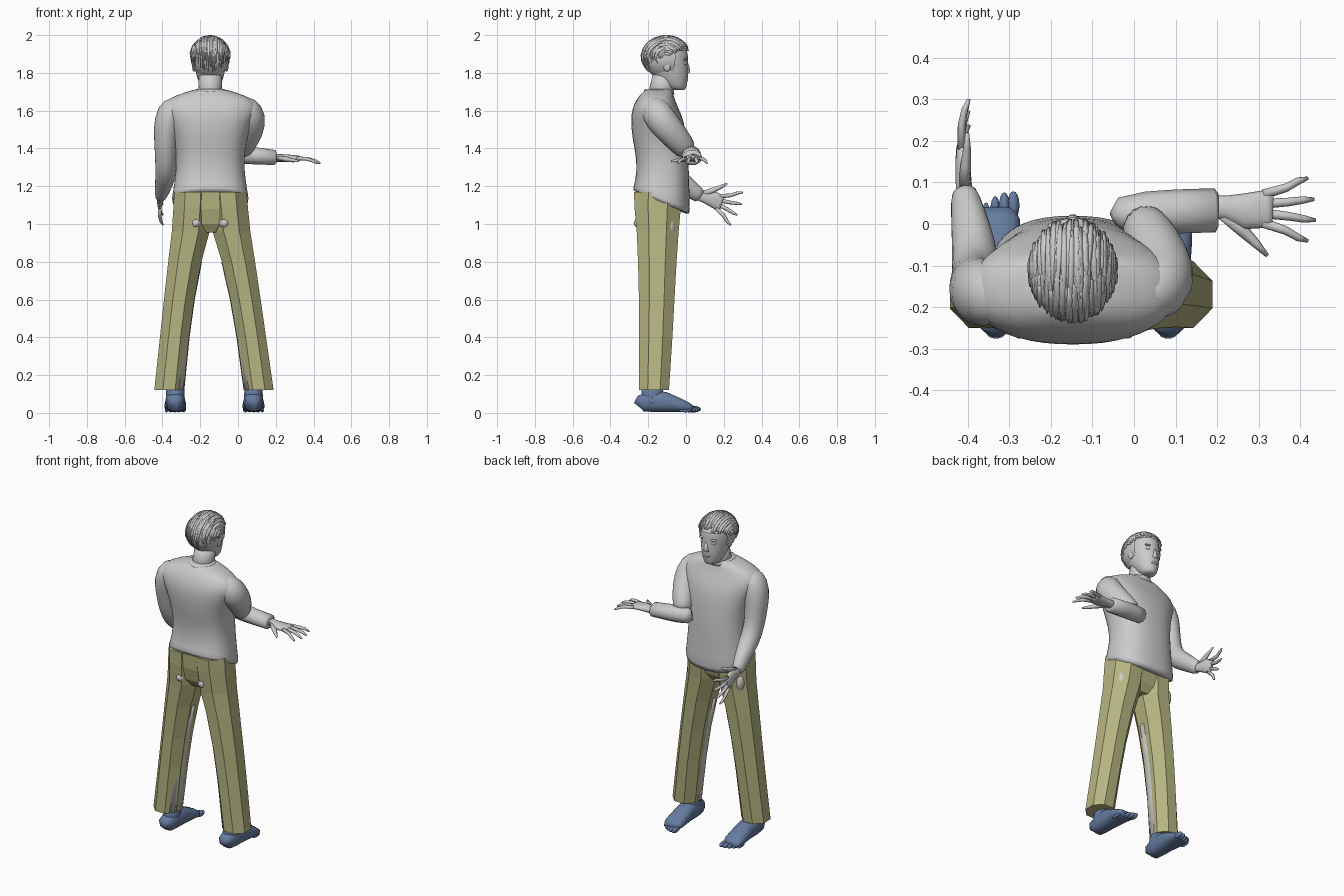
import bpy, bmesh, math, random
from mathutils import Vector as V

if "Cube" in bpy.data.objects:
    bpy.data.objects.remove(bpy.data.objects["Cube"])
random.seed(4)
UP, FORE = V((0, 0, 1)), V((0, 1, 0))
MID = -0.147  # body centre line


def material(name, rgb):
    m = bpy.data.materials.new(name)
    m.use_nodes = True
    m.diffuse_color = (*rgb, 1)
    m.node_tree.nodes["Principled BSDF"].inputs["Base Color"].default_value = (*rgb, 1)
    return m


GREY = material("light grey", (0.6, 0.6, 0.6))
KHAKI = material("khaki", (0.47, 0.46, 0.22))
BLUE = material("slate blue", (0.13, 0.2, 0.35))


def finish(name, bm, mat, smooth=True, subdivide=0):
    bmesh.ops.recalc_face_normals(bm, faces=bm.faces)
    for f in bm.faces:
        f.smooth = smooth
    me = bpy.data.meshes.new(name)
    bm.to_mesh(me)
    bm.free()
    me.materials.append(mat)
    ob = bpy.data.objects.new(name, me)
    bpy.context.collection.objects.link(ob)
    if subdivide:
        mod = ob.modifiers.new("smooth", "SUBSURF")
        mod.levels = mod.render_levels = subdivide


def loft(bm, rings, ref=FORE, n=12, axis=None, power=1.0, turn=0.0):
    """Skin rings of (centre, half width, half depth); ref is the depth direction."""
    pts = [V(r[0]) for r in rings]
    loops = []
    for i, (p, (_, a, b)) in enumerate(zip(pts, rings)):
        d = axis or (pts[min(i + 1, len(pts) - 1)] - pts[max(i - 1, 0)]).normalized()
        u = d.cross(ref).normalized()
        v = u.cross(d)
        loop = []
        for k in range(n):
            t = math.tau * (k + turn) / n
            c, s = math.cos(t), math.sin(t)
            loop.append(bm.verts.new(p + u * a * math.copysign(abs(c) ** power, c)
                                     + v * b * math.copysign(abs(s) ** power, s)))
        loops.append(loop)
    for lo, hi in zip(loops, loops[1:]):
        for k in range(n):
            bm.faces.new((lo[k], lo[k - 1], hi[k - 1], hi[k]))
    bm.faces.new(loops[0])
    bm.faces.new(loops[-1])


def ball(bm, centre, size):
    for v in bmesh.ops.create_uvsphere(bm, u_segments=16, v_segments=10, radius=1)["verts"]:
        v.co = V(centre) + V(a * b for a, b in zip(v.co, size))


# Sweater body with a hem that dips at the belly
bm = bmesh.new()
body = [(1.105, -.13, .207, .152), (1.125, -.13, .207, .152), (1.22, -.125, .19, .143),
        (1.33, -.122, .178, .137), (1.45, -.14, .194, .145), (1.55, -.152, .228, .142),
        (1.615, -.163, .26, .122), (1.668, -.16, .222, .098), (1.698, -.15, .13, .08),
        (1.717, -.145, .07, .062)]
loft(bm, [((MID, y, z), a, b) for z, y, a, b in body], n=24, axis=UP, power=.82)
for v in bm.verts:
    v.co.z -= .43 * (v.co.y + .13) * max(0, min(1, (1.25 - v.co.z) / .13))
finish("sweater_body", bm, GREY, subdivide=1)

# Neck with a raised collar
bm = bmesh.new()
loft(bm, [((MID, -.14, 1.66), .07, .068), ((MID, -.125, 1.73), .062, .064), ((MID, -.11, 1.8), .062, .062)], n=16)
finish("neck", bm, GREY)
bm = bmesh.new()
loft(bm, [((MID, -.145, z), a, a * .95) for z, a in ((1.685, .09), (1.712, .079), (1.716, .07))], n=24, axis=UP)
finish("collar", bm, GREY)

# Head
bm = bmesh.new()
skull = [(1.708, -.04, .028, .035), (1.72, -.052, .048, .054), (1.765, -.072, .068, .083),
         (1.81, -.092, .08, .106), (1.85, -.1, .087, .112), (1.9, -.105, .09, .118),
         (1.95, -.105, .08, .104), (1.985, -.105, .035, .05)]
loft(bm, [((MID, y, z), a, b) for z, y, a, b in skull], n=20, axis=UP)
finish("head", bm, GREY, subdivide=1)

# Face details
bm = bmesh.new()
loft(bm, [((MID, 0, 1.862), .009, .008), ((MID, .009, 1.82), .012, .013),
          ((MID, .009, 1.802), .018, .014), ((MID, 0, 1.795), .01, .008)], n=10, axis=UP)
for z in (1.772, 1.762):
    ball(bm, (MID, 0, z), (.026, .01, .006))
ball(bm, (MID, -.018, 1.726), (.025, .018, .016))
for s in (-1, 1):
    ball(bm, (MID + s * .035, -.006, 1.85), (.016, .01, .008))
    ball(bm, (MID + s * .036, -.005, 1.872), (.025, .011, .006))
    ball(bm, (MID + s * .087, -.1, 1.837), (.01, .02, .03))
finish("face_features", bm, GREY)

# Hair cap, then combed strands running from forehead to nape
HC, HR = V((MID, -.105, 1.882)), V((.105, .128, .112))
bm = bmesh.new()
ball(bm, HC, HR)
gone = [f for f in bm.faces if f.calc_center_median().z < (1.915 if f.calc_center_median().y > -.06 else 1.8)]
bmesh.ops.delete(bm, geom=gone, context="FACES")
finish("hair_cap", bm, GREY)
bm = bmesh.new()
for i in range(110):
    lat = math.radians(-78 + 156 * (i % 55) / 54 + random.uniform(-2, 2))
    start, end = (random.uniform(22, 50), random.uniform(110, 170)) if i < 55 else \
        (random.uniform(90, 120), random.uniform(185, 222))
    lift, drift = random.uniform(1, 1.03), random.uniform(-.1, .1)
    path = []
    for k in range(8):
        t = k / 7
        phi, la = math.radians(start + (end - start) * t), lat + drift * t
        out = V((math.sin(la) * HR.x, math.cos(la) * math.cos(phi) * HR.y, math.cos(la) * math.sin(phi) * HR.z))
        w = .0015 + .0075 * math.sin(math.pi * min(1, t + .15)) ** .7 if t < .99 else .001
        path.append((HC + out * lift, w, w * .5))
    loft(bm, path, ref=V((math.sin(lat), 0, math.cos(lat))), n=5)
finish("hair_strands", bm, GREY)

# Sleeves
bm = bmesh.new()
loft(bm, [((-.29, -.17, 1.63), .04, .06), ((-.345, -.168, 1.615), .078, .078), ((-.373, -.165, 1.55), .077, .086),
          ((-.383, -.15, 1.45), .064, .075), ((-.383, -.13, 1.35), .057, .066), ((-.381, -.09, 1.275), .058, .064),
          ((-.39, -.02, 1.22), .051, .054), ((-.408, .07, 1.15), .034, .042), ((-.409, .078, 1.145), .028, .034)], n=14)
finish("lowered_sleeve", bm, GREY, subdivide=1)
bm = bmesh.new()
loft(bm, [((-.01, -.17, 1.635), .05, .05), ((.045, -.165, 1.61), .08, .08), ((.075, -.14, 1.56), .085, .082),
          ((.062, -.08, 1.49), .078, .074), ((.035, -.02, 1.42), .066, .062), ((.01, .015, 1.375), .054, .05)],
     ref=V((1, 0, 0)), n=14)
finish("reaching_upper_sleeve", bm, GREY, subdivide=1)
bm = bmesh.new()
loft(bm, [((-.05, .012, 1.372), .018, .03), ((-.03, .022, 1.37), .042, .045), ((.03, .028, 1.366), .05, .05),
          ((.1, .03, 1.36), .053, .047), ((.195, .033, 1.352), .053, .042), ((.203, .033, 1.352), .04, .03)],
     ref=UP, n=10)
finish("reaching_forearm_sleeve", bm, GREY)


def hand(name, wrist, fwd, thumb, size, splay):
    """Open hand in units of its length: fwd follows the fingers, thumb points to the thumb side."""
    wrist, fwd = V(wrist), V(fwd).normalized()
    thumb = (V(thumb) - fwd * V(thumb).dot(fwd)).normalized()
    flat = fwd.cross(thumb)
    bm = bmesh.new()

    def limb(rings, n=8):
        loft(bm, [(wrist + (fwd * f + thumb * t + flat * h) * size, a * size, b * size)
                  for f, t, h, a, b in rings], ref=flat, n=n)

    limb([(-.2, 0, 0, .11, .09), (.08, 0, 0, .12, .085), (.28, .03, 0, .18, .08),
          (.5, 0, 0, .19, .06), (.56, 0, 0, .16, .04)], 12)
    for k, length in enumerate((.38, .45, .43, .36)):
        t = .14 - .095 * k
        lean = t * splay
        limb([(.46, t, 0, .05, .045), (.54 + length * .4, t + lean * .5, .01, .043, .04),
              (.54 + length * .75, t + lean, .05, .037, .034), (.54 + length, t + lean * 1.2, .1, .018, .018)])
    limb([(.08, .06, 0, .08, .06), (.26, .22, .03, .065, .055), (.4, .35, .05, .045, .04), (.52, .47, .06, .02, .02)])
    finish(name, bm, GREY)


hand("lowered_hand", (-.408, .07, 1.15), (-.06, 1, -.34), (0, .34, 1), .23, 1.5)
hand("reaching_hand", (.2, .04, 1.35), (1, -.03, -.02), (0, -1, 0), .24, 1.0)

# Trousers: faceted hips and two flared legs
bm = bmesh.new()
hips = [(.955, -.15, .06, .07), (1.0, -.15, .15, .1), (1.08, -.147, .185, .122), (1.17, -.145, .19, .13)]
loft(bm, [((MID, y, z), a, b) for z, y, a, b in hips], n=12, axis=UP, turn=.5, power=.85)
finish("trouser_hips", bm, KHAKI, smooth=False)

LEG = [(.12, .238, .078, -.17, .08), (.4, .204, .077, -.16, .088), (.6, .176, .08, -.155, .094),
       (.8, .142, .088, -.152, .102), (.96, .108, .1, -.15, .111), (1.09, .097, .1, -.15, .123),
       (1.17, .092, .1, -.145, .13)]
for side, word in ((1, "left"), (-1, "right")):
    axis_x = lambda z: -.145 + .02 * (1 - z / 1.1)
    grow = 1 / math.cos(math.pi / 8)
    bm = bmesh.new()
    loft(bm, [((axis_x(z) + side * o, y, z), a * grow, b * grow) for z, o, a, y, b in LEG],
         n=8, axis=UP, turn=.5)
    finish(word + "_trouser_leg", bm, KHAKI, smooth=False)

    # Bare leg and hip showing slightly through the cloth
    bm = bmesh.new()
    loft(bm, [((axis_x(z) + side * (o - a + .045), y - .01, z), .048, .055) for z, o, a, y, b in LEG[:4]],
         n=16, axis=UP)
    ball(bm, (MID + side * .075, -.233, 1.005), (.03, .044, .03))
    ball(bm, (MID + side * .165, -.088, .985), (.028, .03, .055))
    finish(word + "_bare_leg", bm, GREY)

    # Foot with ankle and five toes
    x = axis_x(0) + side * .207
    bm = bmesh.new()
    loft(bm, [((x, y, h + .004), w, h) for y, w, h in
              ((-.252, .025, .03), (-.24, .044, .045), (-.18, .052, .058), (-.11, .053, .054),
               (-.04, .058, .038), (.01, .058, .026), (.035, .046, .017))], ref=UP, n=14, power=.8)
    loft(bm, [((x, -.178, .05), .052, .066), ((x, -.178, .1), .049, .06), ((x, -.177, .16), .046, .055)], n=14)
    for k in range(5):
        r = .017 - .0017 * k
        ball(bm, (x + side * (-.042 + .022 * k), .045 - .003 * k * k, r + .003), (r * .85, .034, r))
    finish(word + "_foot", bm, BLUE)
